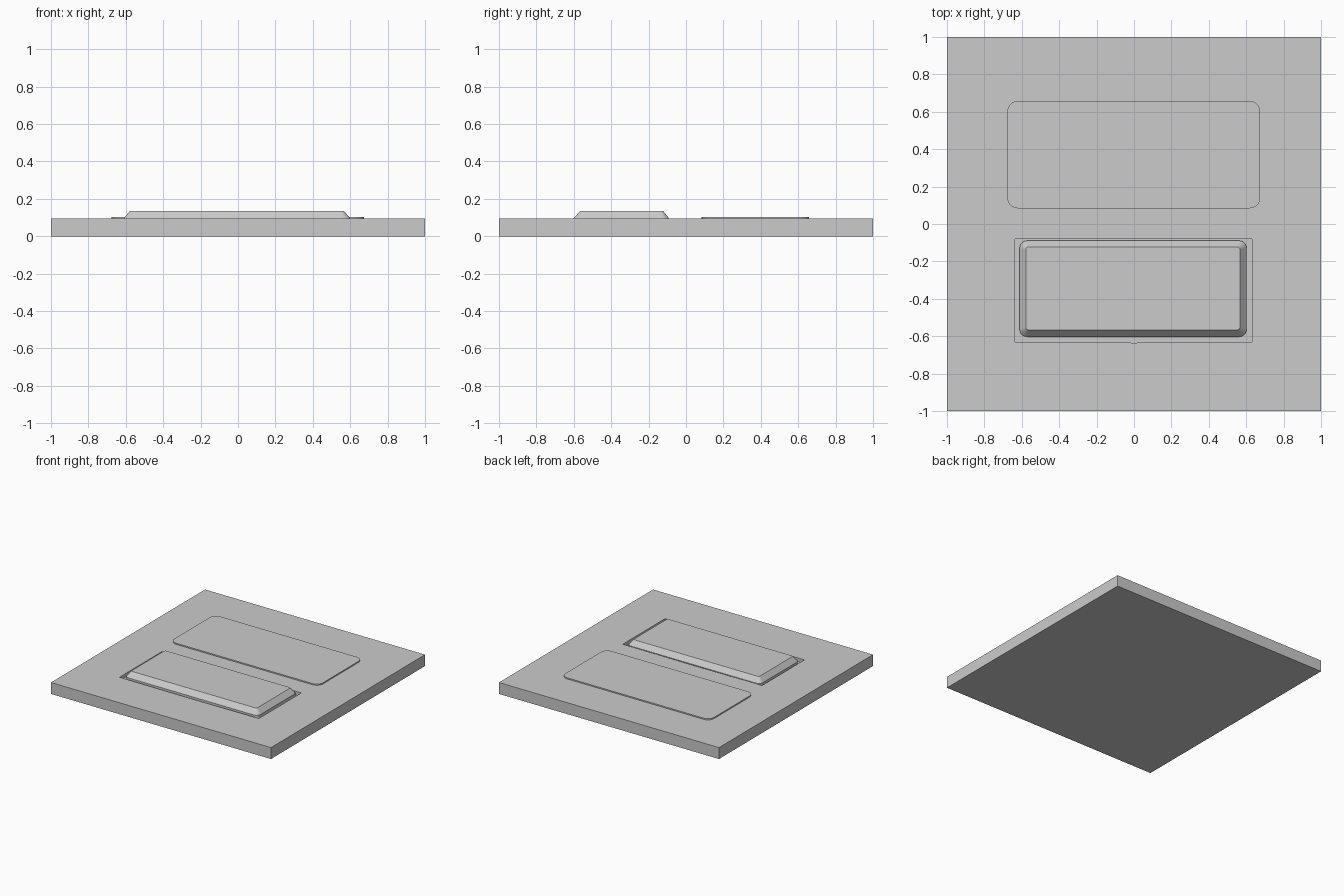
import bpy, bmesh, math

if "Cube" in bpy.data.objects:
    bpy.data.objects.remove(bpy.data.objects["Cube"])


def rounded_rect(x0, x1, y0, y1, r, seg=5):
    """Counter-clockwise outline of a rectangle with rounded corners."""
    pts = []
    corners = [(x1 - r, y1 - r), (x0 + r, y1 - r), (x0 + r, y0 + r), (x1 - r, y0 + r)]
    for i, (cx, cy) in enumerate(corners):
        for k in range(seg + 1):
            a = math.pi / 2 * (i + k / seg)
            pts.append((cx + r * math.cos(a), cy + r * math.sin(a)))
    return pts


def loft(name, layers):
    """Closed solid through (outline, z) layers of equal point count."""
    bm = bmesh.new()
    rings = [[bm.verts.new((x, y, z)) for x, y in outline] for outline, z in layers]
    bm.faces.new(rings[0][::-1])
    bm.faces.new(rings[-1])
    n = len(rings[0])
    for low, high in zip(rings, rings[1:]):
        for i in range(n):
            j = (i + 1) % n
            bm.faces.new((low[i], low[j], high[j], high[i]))
    mesh = bpy.data.meshes.new(name)
    bm.to_mesh(mesh)
    bm.free()
    obj = bpy.data.objects.new(name, mesh)
    bpy.context.collection.objects.link(obj)
    return obj


TOP = 0.094      # plate surface
FLOOR = 0.064    # pocket floor

# Square base plate
square = [(1, 1), (-1, 1), (-1, -1), (1, -1)]
plate = loft("base_plate", [(square, 0), (square, TOP)])

# Pocket around the key, long sides bowed very slightly outward
pocket = [(0.632, -0.081), (0, -0.077), (-0.635, -0.081),
          (-0.635, -0.631), (0, -0.635), (0.632, -0.631)]
cutter = loft("pocket_cutter", [(pocket, FLOOR), (pocket, 0.2)])
cutter.hide_render = True
cutter.hide_set(True)
cut = plate.modifiers.new("pocket", 'BOOLEAN')
cut.operation = 'DIFFERENCE'
cut.solver = 'EXACT'
cut.object = cutter

# Low rounded pad on the rear half
pad = rounded_rect(-0.677, 0.674, 0.084, 0.658, 0.055)
loft("rear_pad", [(pad, TOP - 0.01), (pad, 0.104)])

# Raised key with chamfered top sitting in the pocket
key_base = rounded_rect(-0.612, 0.602, -0.603, -0.089, 0.04)
key_top = rounded_rect(-0.578, 0.566, -0.566, -0.122, 0.014)
loft("raised_key", [(key_base, FLOOR - 0.005), (key_base, TOP), (key_top, 0.135)])
